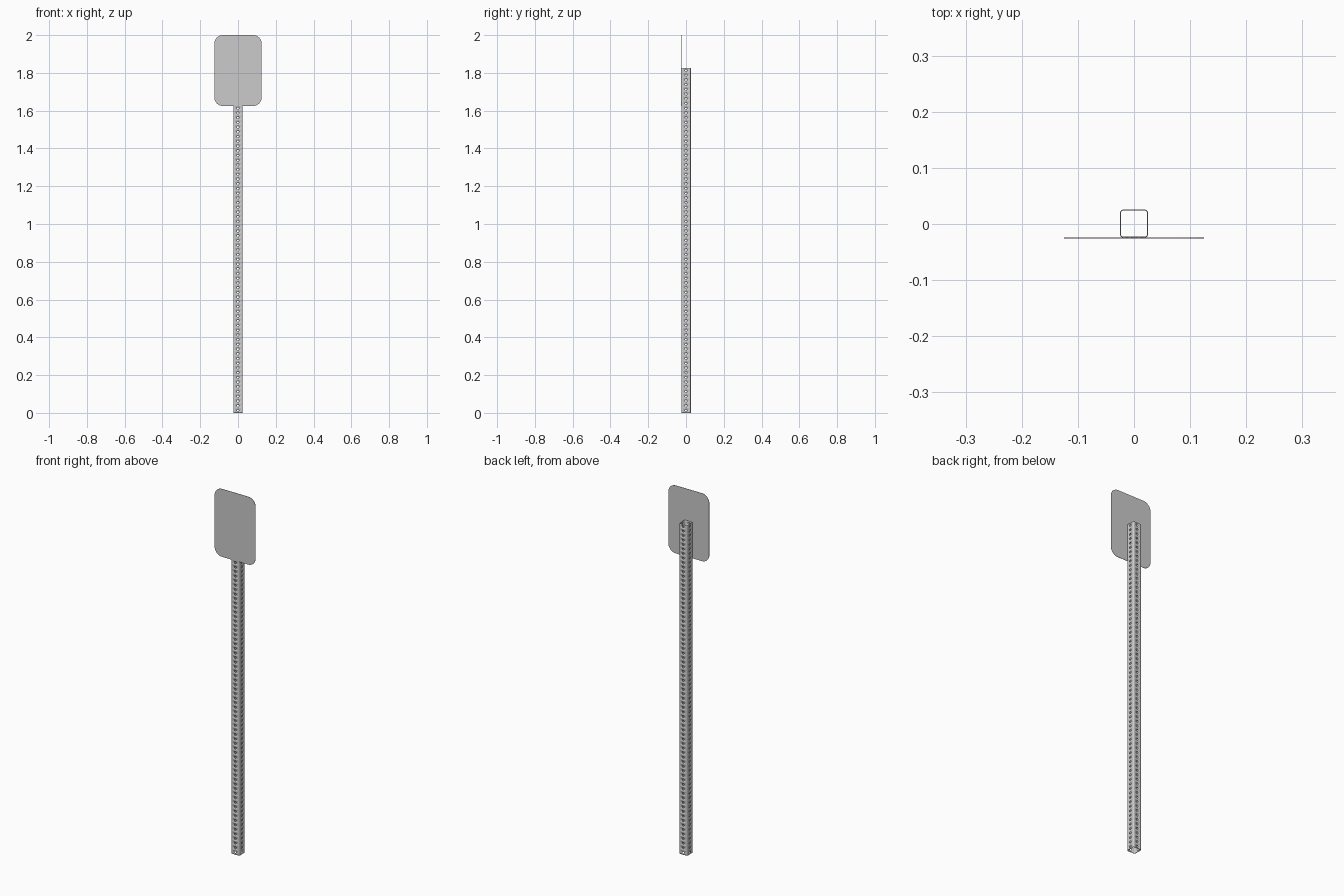
import bpy, bmesh, math
from mathutils import Vector, Matrix

if "Cube" in bpy.data.objects:
    bpy.data.objects.remove(bpy.data.objects["Cube"])

WIDTH, RADIUS, WALL = 0.05, 0.006, 0.0018   # square tube section
PITCH, COUNT, HOLE = 0.025, 73, 0.0055      # hole spacing, number, radius
PLATE_T = 0.0015
POST_Y = PLATE_T / 2                        # keeps the whole model centred in y


def finish(bm, name):
    bmesh.ops.remove_doubles(bm, verts=bm.verts, dist=1e-5)
    bmesh.ops.recalc_face_normals(bm, faces=bm.faces)
    mesh = bpy.data.meshes.new(name)
    bm.to_mesh(mesh)
    bm.free()
    obj = bpy.data.objects.new(name, mesh)
    bpy.context.collection.objects.link(obj)
    return obj


def smooth(obj):
    bpy.ops.object.select_all(action='DESELECT')
    obj.select_set(True)
    bpy.context.view_layer.objects.active = obj
    bpy.ops.object.shade_smooth_by_angle(angle=math.radians(35))


# Perforated post: one pitch of tube, stacked and thickened
def quad_strip(bm, a, b):
    for i in range(len(a) - 1):
        bm.faces.new([bm.verts.new(p) for p in (a[i], a[i + 1], b[i + 1], b[i])])


bm = bmesh.new()
half, flat = WIDTH / 2, WIDTH / 2 - RADIUS
rows = [r * PITCH / 2 for r in (-1, -math.tan(math.pi / 8), 0, math.tan(math.pi / 8), 1)]
for side in range(4):
    turn = Matrix.Rotation(side * math.pi / 2, 3, 'Z')
    # flat wall around one round hole
    ring, edge = [], []
    for i in range(17):
        a = i * math.tau / 16
        c, s = math.cos(a), math.sin(a)
        m = max(abs(c), abs(s))
        ring.append(turn @ Vector((HOLE * c, -half, HOLE * s)))
        edge.append(turn @ Vector((flat * c / m, -half, PITCH / 2 * s / m)))
    quad_strip(bm, ring, edge)
    # rounded corner
    cols = []
    for k in range(5):
        a = -math.pi / 2 + k * math.pi / 8
        x, y = flat + RADIUS * math.cos(a), -flat + RADIUS * math.sin(a)
        cols.append([turn @ Vector((x, y, z)) for z in rows])
    for k in range(4):
        quad_strip(bm, cols[k], cols[k + 1])
bmesh.ops.remove_doubles(bm, verts=bm.verts, dist=1e-5)
bmesh.ops.recalc_face_normals(bm, faces=bm.faces)
# make sure the normals face outward
f = max(bm.faces, key=lambda g: g.calc_center_median().x)
if f.normal.x < 0:
    bmesh.ops.reverse_faces(bm, faces=bm.faces)
post = finish(bm, "perforated_post")
post.location = (0, POST_Y, PITCH / 2)
stack = post.modifiers.new("stack", 'ARRAY')
stack.use_relative_offset = False
stack.use_constant_offset = True
stack.constant_offset_displace = (0, 0, PITCH)
stack.count = COUNT
stack.use_merge_vertices = True
stack.merge_threshold = 1e-4
wall = post.modifiers.new("wall", 'SOLIDIFY')
wall.thickness = WALL
wall.offset = -1
smooth(post)

# Sign plate: rounded rectangle, extruded
W, Z0, Z1, R = 0.125, 1.625, 2.0, 0.045
back = POST_Y - half
bm = bmesh.new()
outline = []
for q, (cx, cz) in enumerate(((W - R, Z1 - R), (R - W, Z1 - R), (R - W, Z0 + R), (W - R, Z0 + R))):
    for k in range(13):
        a = (q + k / 12) * math.pi / 2
        outline.append(bm.verts.new((cx + R * math.cos(a), back, cz + R * math.sin(a))))
face = bm.faces.new(outline)
ext = bmesh.ops.extrude_face_region(bm, geom=[face], use_keep_orig=True)
bmesh.ops.translate(bm, vec=(0, -PLATE_T, 0),
                    verts=[e for e in ext['geom'] if isinstance(e, bmesh.types.BMVert)])
smooth(finish(bm, "sign_plate"))
